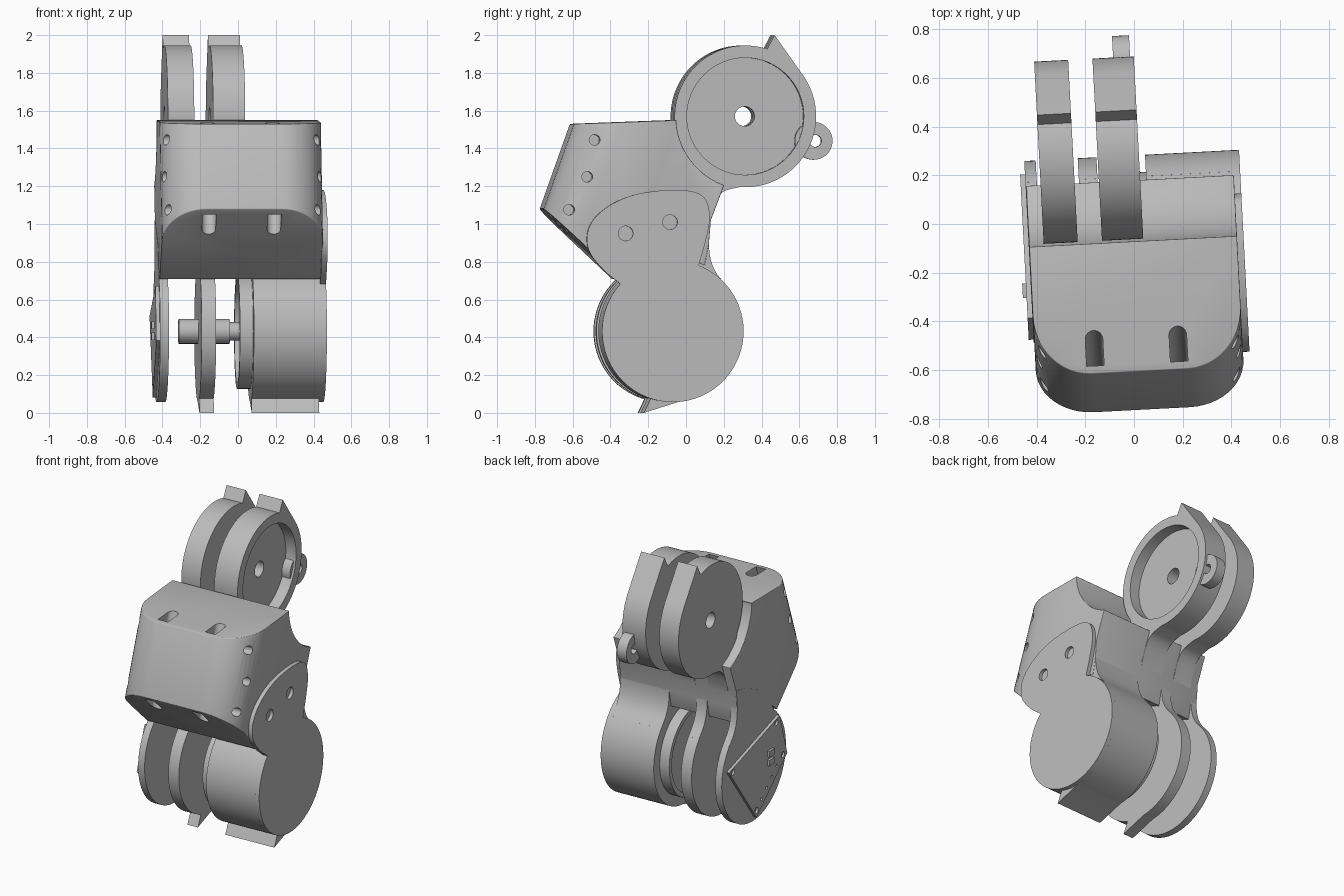
import bpy, bmesh, math
from mathutils import Matrix, Vector

if "Cube" in bpy.data.objects:
    bpy.data.objects.remove(bpy.data.objects["Cube"])

YAW = Matrix.Rotation(math.radians(3), 4, 'Z')
UP = (0.313, 1.57)      # upper hinge centre (y, z)
LOW = (-0.093, 0.432)   # lower hinge centre
R = 0.375
parts = []

grey = bpy.data.materials.new("plain grey")
grey.use_nodes = True
grey.diffuse_color = (0.5, 0.5, 0.5, 1)
grey.node_tree.nodes["Principled BSDF"].inputs["Base Color"].default_value = (0.5, 0.5, 0.5, 1)


def arc(c, r, a0, a1, n=40):
    angs = [math.radians(a0 + (a1 - a0) * i / n) for i in range(n + 1)]
    return [(c[0] + r * math.cos(a), c[1] + r * math.sin(a)) for a in angs]


def circle(c, r, n=64):
    return arc(c, r, 0, 360, n)[:-1]


def rounded(pts, steps=3):
    """Corner-cutting curve through an open point list."""
    for _ in range(steps):
        new = [pts[0]]
        for a, b in zip(pts, pts[1:]):
            new += [tuple(p * 0.75 + q * 0.25 for p, q in zip(a, b)),
                    tuple(p * 0.25 + q * 0.75 for p, q in zip(a, b))]
        pts = new + [pts[-1]]
    return pts


def solid(name, base, shift):
    """Extrude a ring of 3D points along a vector."""
    bm = bmesh.new()
    face = bm.faces.new([bm.verts.new(p) for p in base])
    ext = bmesh.ops.extrude_face_region(bm, geom=[face])
    bmesh.ops.translate(bm, vec=Vector(shift),
                        verts=[v for v in ext["geom"] if isinstance(v, bmesh.types.BMVert)])
    bmesh.ops.recalc_face_normals(bm, faces=bm.faces)
    mesh = bpy.data.meshes.new(name)
    bm.to_mesh(mesh)
    bm.free()
    mesh.materials.append(grey)
    ob = bpy.data.objects.new(name, mesh)
    bpy.context.collection.objects.link(ob)
    return ob


def prism(name, pts, x0, x1):
    ob = solid(name, [(x0, y, z) for y, z in pts], (x1 - x0, 0, 0))
    parts.append(ob)
    return ob


def apply(ob, mod):
    bpy.context.view_layer.objects.active = ob
    bpy.ops.object.modifier_apply(modifier=mod.name)


def cut(ob, cutter):
    cutter.hide_render = True
    mod = ob.modifiers.new("cut", 'BOOLEAN')
    mod.operation, mod.solver, mod.object = 'DIFFERENCE', 'EXACT', cutter
    apply(ob, mod)
    bpy.data.objects.remove(cutter)


def bore(ob, c, r, x0, x1, n=32):
    cut(ob, solid("cutter", [(x0, y, z) for y, z in circle(c, r, n)], (x1 - x0, 0, 0)))


# Housing: side profile with a concave seat for each hinge
profile = ([(-0.765, 1.08), (-0.605, 1.53), (-0.07, 1.55)] + arc(UP, 0.388, 184, 250, 20)
           + [(0.11, 1.02), (0.1, 0.9)] + arc(LOW, 0.388, 64, 135, 20))
housing = prism("housing", profile, -0.435, 0.42)
bm = bmesh.new()
bm.from_mesh(housing.data)
front = [e for e in bm.edges if abs(e.verts[0].co.x - e.verts[1].co.x) < 0.01
         and all(v.co.y < -0.59 and v.co.z > 1.0 for v in e.verts)]
bmesh.ops.bevel(bm, geom=front, offset=0.23, segments=12, profile=0.5, affect='EDGES')
bm.to_mesh(housing.data)
bm.free()
soft = housing.modifiers.new("soft edges", 'BEVEL')
soft.width, soft.segments, soft.limit_method, soft.angle_limit = 0.022, 3, 'ANGLE', math.radians(35)
apply(housing, soft)

# Screw slots running parallel to the sloping front, and side screw holes
for x in (-0.189, 0.156):
    plan = [(x + 0.036, -0.57), (x - 0.036, -0.57)] + \
           [(p, q) for p, q in arc((x, -0.462), 0.036, 180, 0, 12)]
    cut(housing, solid("cutter", [(p, q + 0.035, 1.65) for p, q in plan], (0, -0.33, -1.0)))
for c in ((-0.505, 1.445), (-0.545, 1.25), (-0.64, 1.075)):
    for x0, x1 in ((-0.6, -0.32), (0.31, 0.6)):
        bore(housing, c, 0.028, x0, x1, 24)

# Upper hinge lugs with stop tooth and swept tail
upper = ([(0.468, 2.0)] + arc(UP, R, 72, 215) + [(0.02, 1.15), (0.03, 0.95)]
         + rounded([(0.1, 0.92), (0.11, 1.02), (0.17, 1.17), (0.28, 1.195)])
         + arc(UP, R, 270, 395))
lug_a = prism("upper_outer_lug", upper, -0.375, -0.235)
lug_b = prism("upper_inner_lug", upper, -0.135, 0.035)
for lug in (lug_a, lug_b):
    bore(lug, UP, 0.052, -0.6, 0.3)
bore(lug_b, UP, 0.31, -0.04, 0.2, 64)

# Small cable eyelet behind the inner lug
eyelet = prism("eyelet", circle((0.676, 1.44), 0.1, 40), -0.05, 0.02)
bore(eyelet, (0.685, 1.44), 0.032, -0.3, 0.3)


# Lower hinge lugs: same idea turned over
def lower(tooth):
    tail = rounded([(0.194, 0.673), (0.12, 0.76), (0.095, 0.88), (0.11, 1.02)]) \
        + [(0.0, 1.0), (-0.2, 0.9)]
    if tooth:
        return [(-0.245, 0.0)] + arc(LOW, R, 215 + 60, 400) + tail + arc(LOW, R, 130, 252)
    return arc(LOW, R, -230, 40, 60) + tail


prism("lower_outer_disc", lower(False), -0.437, -0.39)
prism("lower_middle_lug", lower(True), -0.217, -0.14)
prism("motor_drum", lower(True), 0.06, 0.418)

# Drum boss with an open face, and the stepped shaft
boss = prism("drum_boss", circle(LOW, 0.305), -0.01, 0.07)
bore(boss, LOW, 0.275, -0.1, 0.035, 64)
prism("shaft", circle(LOW, 0.066, 32), -0.32, -0.05)
prism("shaft_neck", circle(LOW, 0.048, 32), -0.06, 0.06)

# Side plate: disc with a rounded mounting ear
ear = rounded([(0.045, 0.785), (0.085, 0.92), (0.11, 1.05), (0.07, 1.17), (-0.12, 1.185),
               (-0.35, 1.15), (-0.53, 1.03), (-0.56, 0.88), (-0.47, 0.76), (-0.38, 0.69)])
plate = prism("side_plate", ear + arc(LOW, R, 138, 428, 70), 0.416, 0.447)
for c in ((-0.343, 0.95), (-0.108, 1.01)):
    bore(plate, c, 0.039, 0.425, 0.6)

# Circuit board on the outer disc, with holes and a socket
corners = [(0.32, 0.08), (-0.27, 0.24), (-0.36, -0.05), (0.0, -0.35)]
board = prism("circuit_board", [(LOW[0] + y, LOW[1] + z) for y, z in corners], -0.457, -0.43)
for y, z in corners:
    bore(board, (LOW[0] + y * 0.86, LOW[1] + z * 0.86), 0.02, -0.6, -0.442, 16)
for i in range(1, 5):
    t = i / 5
    bore(board, (LOW[0] - 0.3 * t, LOW[1] - 0.3 + 0.26 * t), 0.011, -0.6, -0.445, 12)
for z in (0.385, 0.445):
    prism("board_socket", [(-0.28, z), (-0.22, z), (-0.22, z + 0.04), (-0.28, z + 0.04)],
          -0.472, -0.45)

# Shade smooth between sharp edges and turn the whole assembly slightly
bpy.ops.object.select_all(action='DESELECT')
for ob in parts:
    ob.data.transform(YAW)
    ob.select_set(True)
bpy.context.view_layer.objects.active = housing
bpy.ops.object.shade_smooth_by_angle(angle=math.radians(30))
